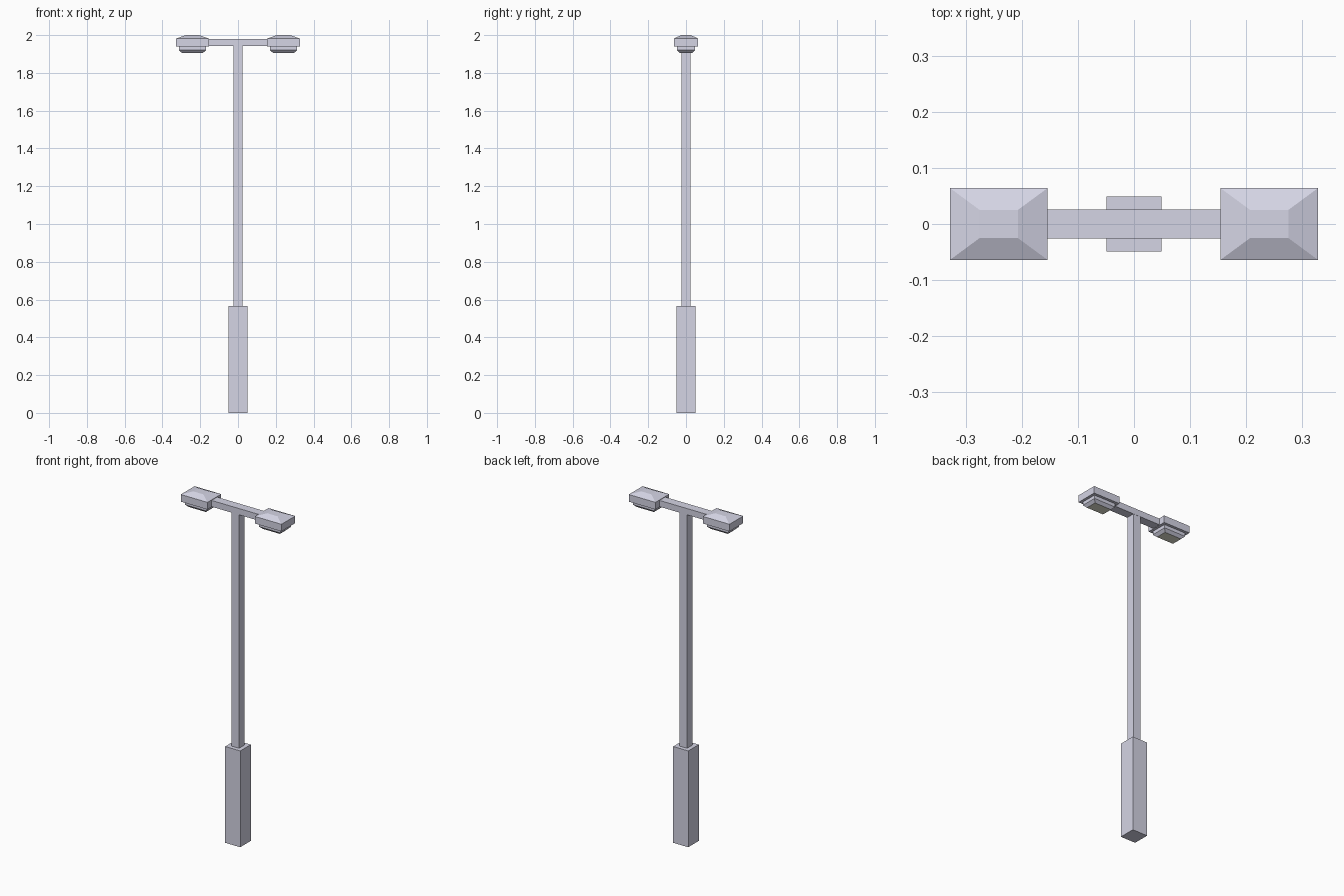
import bpy, bmesh

if "Cube" in bpy.data.objects:
    bpy.data.objects.remove(bpy.data.objects["Cube"])


def material(name, rgb):
    m = bpy.data.materials.new(name)
    m.diffuse_color = (*rgb, 1)
    m.use_nodes = True
    m.node_tree.nodes["Principled BSDF"].inputs["Base Color"].default_value = m.diffuse_color
    return m


METAL = material("metal", (0.66, 0.66, 0.78))
GLASS = material("glass", (0.80, 0.80, 0.68))


def stack(name, cx, rings, bottom_mat=None):
    """Solid made of stacked rectangles, each (half x, half y, z), bottom to top."""
    bm = bmesh.new()
    loops = [[bm.verts.new((cx + sx * hx, sy * hy, z))
              for sx, sy in ((-1, -1), (1, -1), (1, 1), (-1, 1))]
             for hx, hy, z in rings]
    bottom = bm.faces.new(loops[0][::-1])
    bm.faces.new(loops[-1])
    for a, b in zip(loops, loops[1:]):
        for i in range(4):
            j = (i + 1) % 4
            bm.faces.new((a[i], a[j], b[j], b[i]))
    mesh = bpy.data.meshes.new(name)
    mesh.materials.append(METAL)
    if bottom_mat:
        mesh.materials.append(bottom_mat)
        bottom.material_index = 1
    bm.to_mesh(mesh)
    bm.free()
    obj = bpy.data.objects.new(name, mesh)
    bpy.context.collection.objects.link(obj)
    return obj


# Square post: thick base, slim pole, cross arm
stack("base", 0, [(0.049, 0.049, 0), (0.049, 0.049, 0.567)])
stack("pole", 0, [(0.025, 0.025, 0.567), (0.025, 0.025, 1.942)])
stack("cross_arm", 0, [(0.155, 0.026, 1.942), (0.155, 0.026, 1.979)])

# Lamp heads: hipped housing with a tapered lens underneath
for side, x in (("left", -0.241), ("right", 0.241)):
    stack(side + "_lamp_housing", x,
          [(0.087, 0.064, 1.94), (0.087, 0.064, 1.982), (0.034, 0.025, 2.0)])
    stack(side + "_lamp_lens", x,
          [(0.055, 0.033, 1.905), (0.071, 0.048, 1.92), (0.071, 0.048, 1.94)], GLASS)
